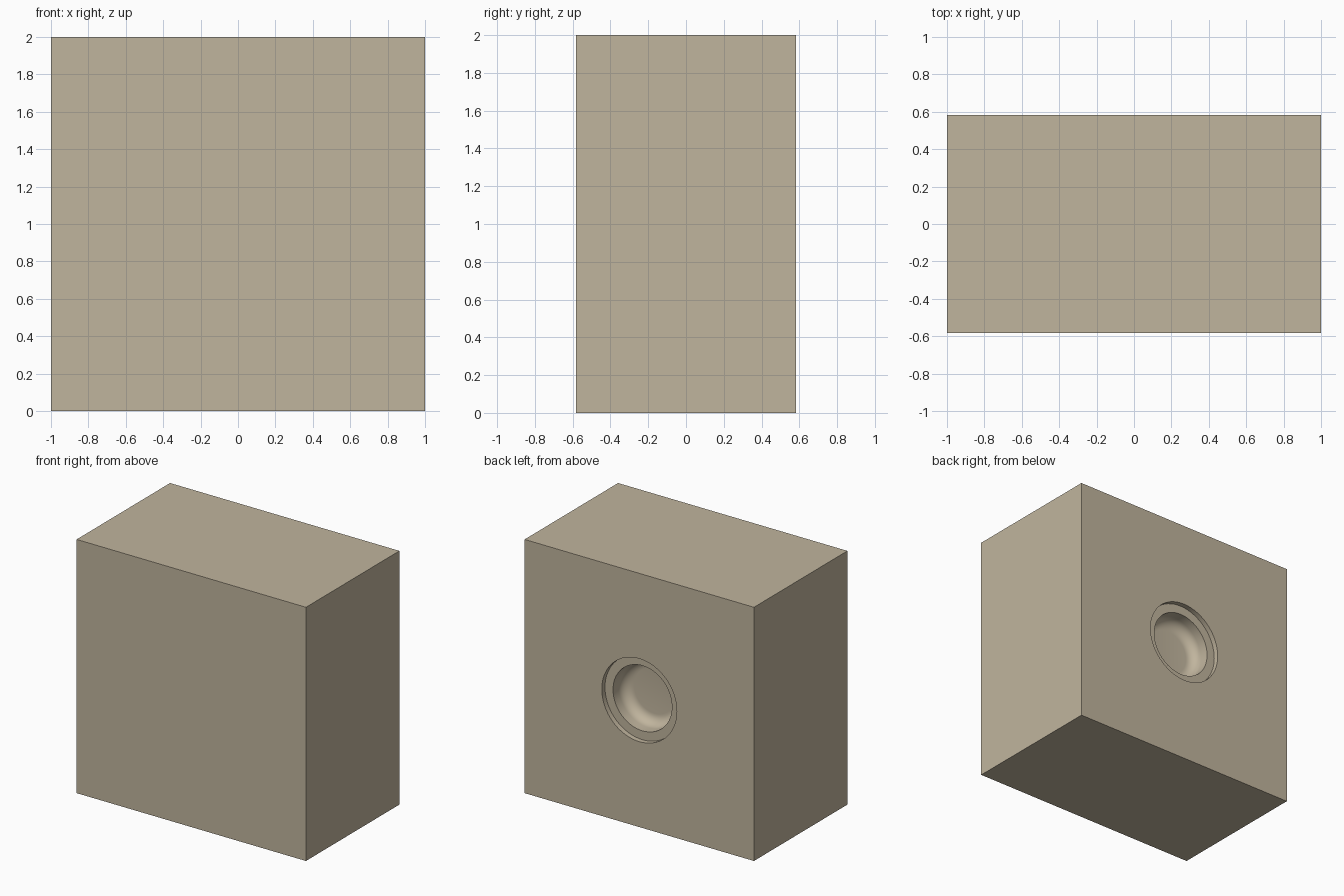
import bpy, bmesh
from math import sin, cos, pi
from mathutils import Vector

if "Cube" in bpy.data.objects:
    bpy.data.objects.remove(bpy.data.objects["Cube"])

HALF_D = 0.582        # half the block depth
R_RIM, R_BORE = 0.327, 0.257
RIM_DEPTH, BORE_DEPTH, FILLET = 0.04, 0.19, 0.08


def new_object(name, bm):
    mesh = bpy.data.meshes.new(name)
    bmesh.ops.recalc_face_normals(bm, faces=bm.faces)
    bm.to_mesh(mesh)
    bm.free()
    obj = bpy.data.objects.new(name, mesh)
    bpy.context.collection.objects.link(obj)
    return obj


# Solid block
bm = bmesh.new()
bmesh.ops.create_cube(bm, size=2)
bmesh.ops.scale(bm, vec=(1, HALF_D, 1), verts=bm.verts)
bmesh.ops.translate(bm, vec=(0, 0, 1), verts=bm.verts)
block = new_object("block", bm)

# Stepped socket with a filleted floor, as (radius, y) profile
profile = [(0, HALF_D + 0.1), (R_RIM, HALF_D + 0.1),
           (R_RIM, HALF_D - RIM_DEPTH), (R_BORE, HALF_D - RIM_DEPTH)]
for i in range(9):
    a = i / 8 * pi / 2
    profile.append((R_BORE - FILLET + FILLET * cos(a),
                    HALF_D - BORE_DEPTH + FILLET - FILLET * sin(a)))
profile.append((0, HALF_D - BORE_DEPTH))

bm = bmesh.new()
verts = [bm.verts.new((r, y, 1)) for r, y in profile]
edges = [bm.edges.new(pair) for pair in zip(verts, verts[1:])]
bmesh.ops.spin(bm, geom=verts + edges, cent=(0, 0, 1), axis=Vector((0, 1, 0)),
               angle=2 * pi, steps=64, use_duplicate=False)
bmesh.ops.remove_doubles(bm, verts=bm.verts, dist=0.0001)
cutter = new_object("socket_cutter", bm)
cutter.hide_render = True

# Cut the socket into the back face
mod = block.modifiers.new("socket", "BOOLEAN")
mod.operation = "DIFFERENCE"
mod.solver = "EXACT"
mod.object = cutter
bpy.context.view_layer.objects.active = block
block.select_set(True)
bpy.ops.object.modifier_apply(modifier=mod.name)
bpy.data.objects.remove(cutter)
bpy.ops.object.shade_smooth_by_angle()

# Warm stone colour
mat = bpy.data.materials.new("stone")
mat.diffuse_color = (0.53, 0.46, 0.34, 1)
mat.use_nodes = True
mat.node_tree.nodes["Principled BSDF"].inputs["Base Color"].default_value = mat.diffuse_color
block.data.materials.clear()
block.data.materials.append(mat)
